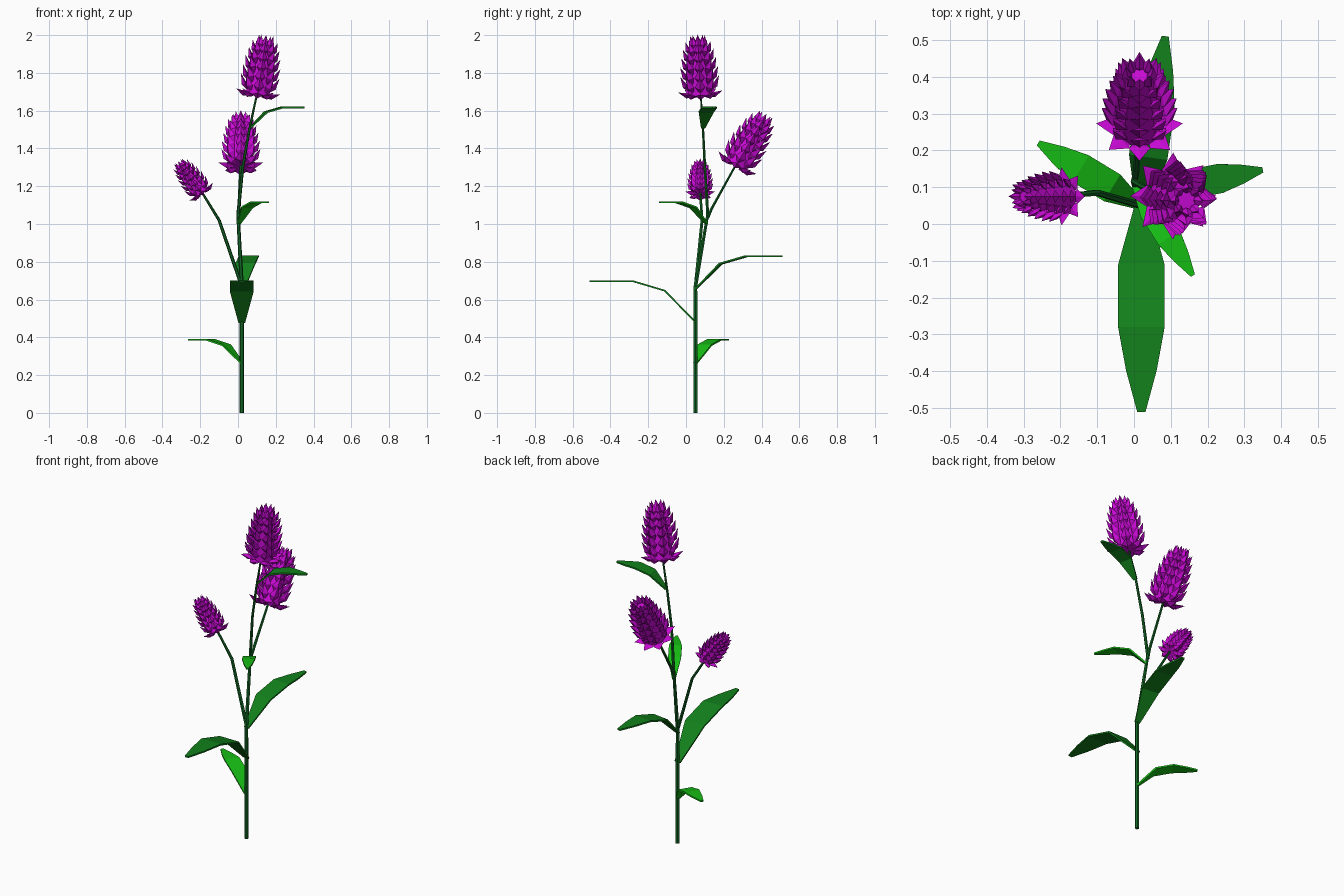
import bpy, bmesh, math
from mathutils import Vector

if "Cube" in bpy.data.objects:
    bpy.data.objects.remove(bpy.data.objects["Cube"])


def material(name, rgb):
    m = bpy.data.materials.new(name)
    m.diffuse_color = (*rgb, 1)
    m.use_nodes = True
    m.node_tree.nodes["Principled BSDF"].inputs["Base Color"].default_value = m.diffuse_color
    return m


STEM = material("stem_green", (0.006, 0.13, 0.017))
DARK = material("leaf_dark_green", (0.006, 0.22, 0.011))
BRIGHT = material("leaf_bright_green", (0.008, 0.5, 0.007))
PURPLE = material("petal_purple", (0.58, 0.003, 0.66))


def finish(name, bm, mat):
    bmesh.ops.recalc_face_normals(bm, faces=bm.faces)
    me = bpy.data.meshes.new(name)
    bm.to_mesh(me)
    bm.free()
    me.materials.append(mat)
    ob = bpy.data.objects.new(name, me)
    bpy.context.collection.objects.link(ob)
    return ob


def stem(name, path, sides=6):
    """Low-poly tube along (x, y, z, radius) points, with level rings."""
    bm = bmesh.new()
    rings = []
    for x, y, z, r in path:
        rings.append([bm.verts.new((x + r * math.cos(a), y + r * math.sin(a), z))
                      for a in (2 * math.pi * i / sides for i in range(sides))])
    for lo, hi in zip(rings, rings[1:]):
        for i in range(sides):
            j = (i + 1) % sides
            bm.faces.new((lo[i], lo[j], hi[j], hi[i]))
    bm.faces.new(rings[0])
    bm.faces.new(rings[-1])
    finish(name, bm, STEM)


def leaf(name, root, tip, width, mat):
    """Blade that rises from the stem, then levels out to its tip."""
    root, tip = Vector(root), Vector(tip)
    d = tip - root
    flat = Vector((d.x, d.y, 0))
    side = Vector((-d.y, d.x, 0)).normalized() * width / 2
    bm = bmesh.new()
    rows = []
    # distance along, height, width as fractions
    for t, h, w in ((0, 0, .28), (.29, .77, 1), (.59, 1, 1), (.8, 1, .66), (1, 1, .18)):
        c = root + flat * t + Vector((0, 0, d.z * h))
        rows.append((bm.verts.new(c - side * w), bm.verts.new(c + side * w)))
    for a, b in zip(rows, rows[1:]):
        bm.faces.new((a[0], b[0], b[1], a[1]))
    ob = finish(name, bm, mat)
    mod = ob.modifiers.new("thickness", "SOLIDIFY")
    mod.thickness = 0.009
    mod.offset = 0


def flower(name, base, direction, scale, count=8):
    """Spike of ringed, pointed, keeled petals around a tapered core."""
    bm = bmesh.new()
    bmesh.ops.create_cone(bm, cap_ends=True, segments=count, radius1=.065,
                          radius2=.035, depth=.27)
    bmesh.ops.translate(bm, verts=bm.verts, vec=(0, 0, .135))
    # petal root radius and height, then tip radius and height
    rings = ((.03, -.005, .118, .022), (.05, .015, .103, .105), (.05, .065, .101, .155),
             (.047, .115, .093, .205), (.042, .165, .082, .25), (.035, .21, .067, .29),
             (.02, .24, .038, .322))
    for r0, h0, r1, h1 in rings:
        for i in range(count):
            a = 2 * math.pi * i / count
            out = Vector((math.cos(a), math.sin(a), 0))
            tan = Vector((-math.sin(a), math.cos(a), 0))
            root = out * r0 + Vector((0, 0, h0))
            tip = out * r1 + Vector((0, 0, h1))
            axis = tip - root
            keel = axis.cross(tan).normalized()
            if keel.dot(out) < 0:
                keel.negate()
            mid = root + axis * .45
            w = .014 + .13 * r1
            ends = [bm.verts.new(root), bm.verts.new(tip)]
            belt = [bm.verts.new(p) for p in (mid + tan * w, mid + keel * .02,
                                              mid - tan * w, mid - keel * .008)]
            for k in range(4):
                for e in ends:
                    bm.faces.new((e, belt[k], belt[(k + 1) % 4]))
    ob = finish(name, bm, PURPLE)
    ob.location = base
    ob.scale = (scale,) * 3
    ob.rotation_mode = 'QUATERNION'
    ob.rotation_quaternion = Vector((0, 0, 1)).rotation_difference(Vector(direction))


# Stems
stem("main_stem", [(.02, .05, 0, .012), (.02, .05, .67, .011), (0, .115, 1.05, .009),
                   (.025, .1, 1.3, .008), (.06, .09, 1.5, .007), (.103, .077, 1.7, .005)])
stem("left_branch", [(.02, .05, .67, .01), (-.1, .085, 1.02, .009), (-.195, .075, 1.175, .007)])
stem("back_branch", [(0, .115, 1.03, .009), (.005, .135, 1.08, .009), (.015, .265, 1.315, .007)])

# Leaves
leaf("lower_left_leaf", (.02, .05, .265), (-.26, .22, .387), .085, BRIGHT)
leaf("front_leaf", (.02, .05, .48), (.02, -.51, .697), .126, DARK)
leaf("back_leaf", (.02, .05, .655), (.085, .51, .83), .105, DARK)
leaf("upper_front_leaf", (.003, .11, 1.0), (.16, -.14, 1.115), .07, BRIGHT)
leaf("top_right_leaf", (.065, .09, 1.51), (.35, .147, 1.617), .08, DARK)

# Flowers
flower("top_flower", (.103, .077, 1.68), (.045, -.015, .31), 1)
flower("back_flower", (.015, .262, 1.306), (0, .16, .27), 1)
flower("left_flower", (-.188, .075, 1.16), (-.125, 0, .165), .67)
